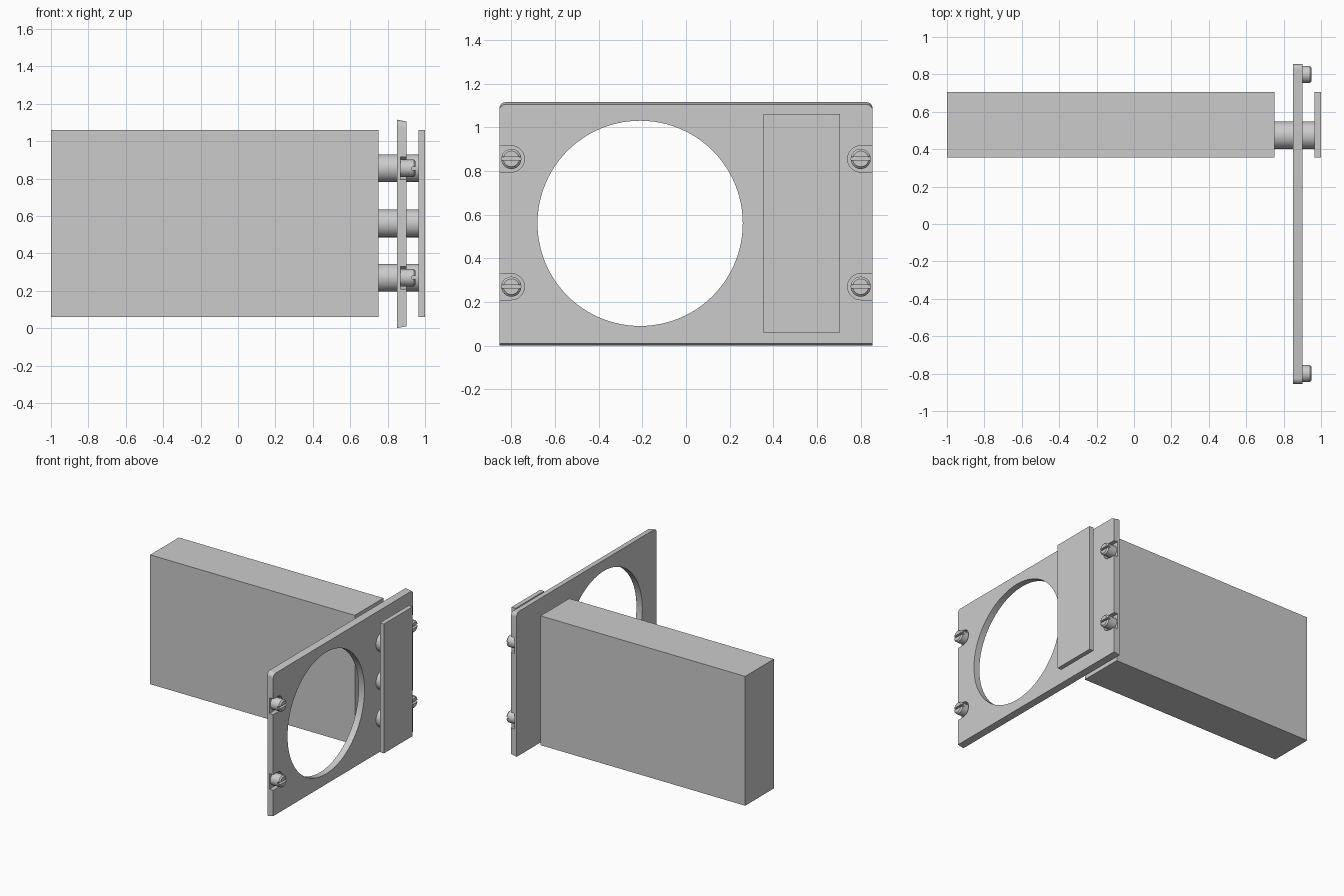
import bpy
import bmesh
from math import sin, cos, pi
from mathutils import Matrix

if "Cube" in bpy.data.objects:
    bpy.data.objects.remove(bpy.data.objects["Cube"], do_unlink=True)


def finish(name, bm):
    bmesh.ops.recalc_face_normals(bm, faces=bm.faces[:])
    mesh = bpy.data.meshes.new(name)
    bm.to_mesh(mesh)
    bm.free()
    obj = bpy.data.objects.new(name, mesh)
    bpy.context.scene.collection.objects.link(obj)
    return obj


def box(name, x, y, z):
    """Box from (low, high) ranges."""
    bm = bmesh.new()
    size = [r[1] - r[0] for r in (x, y, z)]
    mid = [sum(r) / 2 for r in (x, y, z)]
    bmesh.ops.create_cube(bm, size=1, matrix=Matrix.Translation(mid) @ Matrix.Diagonal((*size, 1)))
    return finish(name, bm)


def turned(name, profile, y, z, sides=48):
    """Closed solid turned about an x axis; profile is (x, radius) rings."""
    bm = bmesh.new()
    rings = []
    for x, r in profile:
        rings.append([bm.verts.new((x, y + r * cos(2 * pi * i / sides), z + r * sin(2 * pi * i / sides)))
                      for i in range(sides)])
    for a, b in zip(rings, rings[1:]):
        for i in range(sides):
            j = (i + 1) % sides
            bm.faces.new((a[i], a[j], b[j], b[i]))
    bm.faces.new(rings[0])
    bm.faces.new(rings[-1])
    return finish(name, bm)


def cut(obj, cutter):
    mod = obj.modifiers.new("cut", 'BOOLEAN')
    mod.operation = 'DIFFERENCE'
    mod.solver = 'EXACT'
    mod.object = cutter
    graph = bpy.context.evaluated_depsgraph_get()
    mesh = bpy.data.meshes.new_from_object(obj.evaluated_get(graph))
    obj.modifiers.clear()
    obj.data = mesh
    bpy.data.objects.remove(cutter, do_unlink=True)


def smooth(obj):
    bpy.ops.object.select_all(action='DESELECT')
    obj.select_set(True)
    bpy.context.view_layer.objects.active = obj
    bpy.ops.object.shade_smooth_by_angle(angle=pi / 6)


BACK, FRONT = 0.85, 0.9
HALF, TOP, CORNER = 0.855, 1.115, 0.03
SCREW_Y, SCREW_Z = 0.8, (0.27, 0.855)


# Panel: rounded top corners, top and bottom edges sloping in to the front
def outline(inset):
    top = TOP - inset
    pts = [(-HALF, inset), (HALF, inset)]
    for side in (1, -1):
        arc = [(side * (HALF - CORNER + CORNER * cos(a)), top - CORNER + CORNER * sin(a))
               for a in (pi / 2 * i / 8 for i in range(9))]
        pts += arc[::side]
    return pts


bm = bmesh.new()
rear = [bm.verts.new((BACK, y, z)) for y, z in outline(0)]
front = [bm.verts.new((FRONT, y, z)) for y, z in outline(0.01)]
bm.faces.new(rear)
bm.faces.new(front)
for i in range(len(rear)):
    j = (i + 1) % len(rear)
    bm.faces.new((rear[i], rear[j], front[j], front[i]))
panel = finish("panel", bm)

# Large round opening
cut(panel, turned("opening_cutter", [(0.8, 0.47), (1, 0.47)], -0.21, 0.56, 96))

# Screw recesses open to the panel sides, and slotted screws
for side, label in ((1, "rear"), (-1, "front")):
    for z, level in zip(SCREW_Z, ("lower", "upper")):
        y = side * SCREW_Y
        cut(panel, turned("recess_cutter", [(0.868, 0.06), (1, 0.06)], y, z))
        cut(panel, box("recess_cutter", (0.868, 1), sorted((y, side)), (z - 0.06, z + 0.06)))
        screw = turned(f"{label}_{level}_screw",
                       [(0.86, 0.046), (0.94, 0.046), (0.95, 0.036)], y, z, 32)
        cut(screw, box("slot_cutter", (0.93, 1), (y - 0.1, y + 0.1), (z - 0.008, z + 0.008)))
        smooth(screw)
smooth(panel)

# Housing behind the panel and cover plate in front of it
box("housing", (-1, 0.75), (0.355, 0.705), (0.06, 1.06))
box("cover_plate", (0.965, 1), (0.355, 0.705), (0.06, 1.06))

# Spacer tubes joining housing and cover plate
for z, level in ((0.27, "lower"), (0.56, "middle"), (0.855, "upper")):
    smooth(turned(f"{level}_spacer", [(0.75, 0.074), (0.965, 0.074)], 0.474, z))
